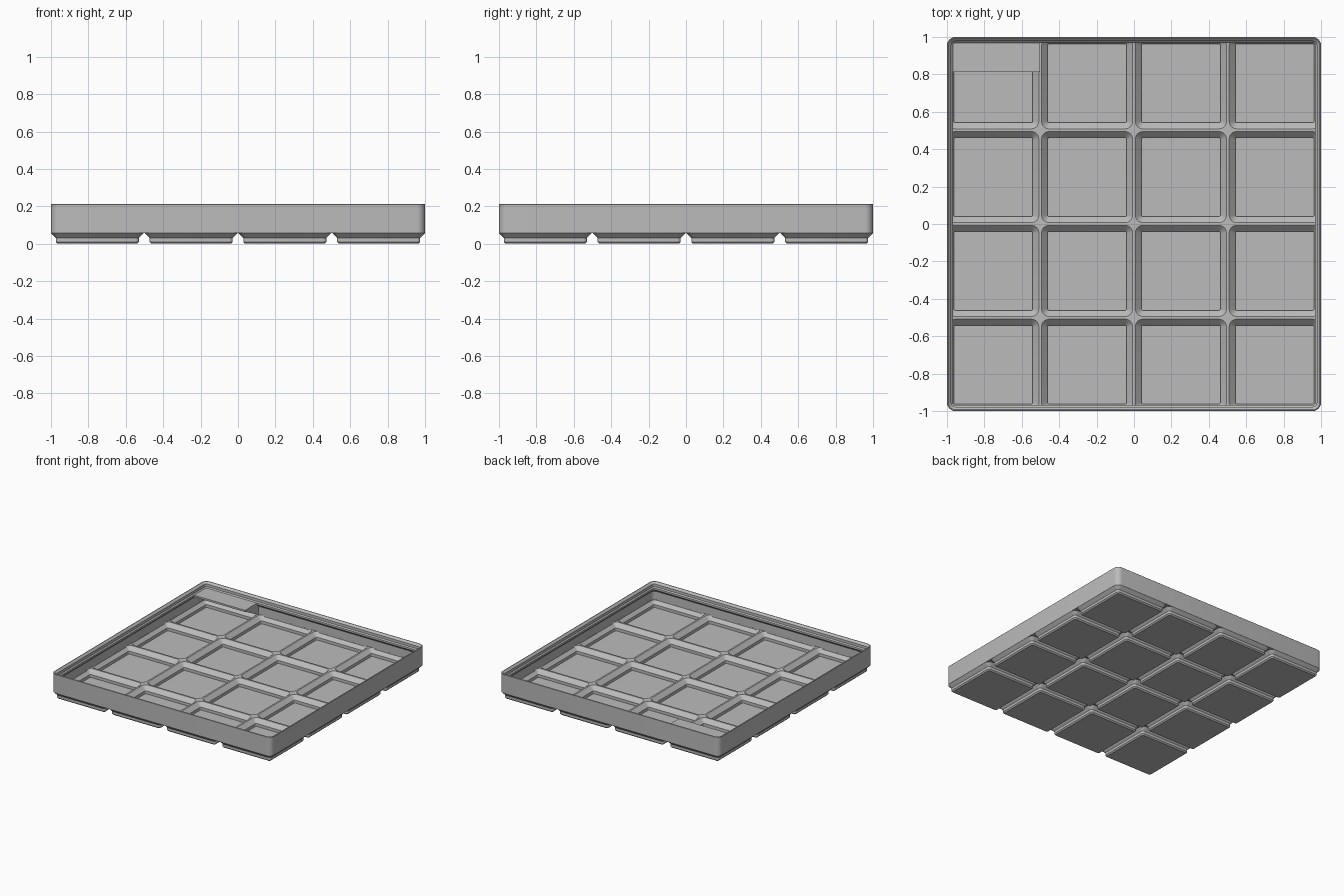
import bpy, bmesh, math
from mathutils import Vector

cube = bpy.data.objects.get("Cube")
if cube:
    bpy.data.objects.remove(cube, do_unlink=True)

S = 2 / 167.5          # design units (mm) to scene units
PITCH = 42.0
HALF = 83.75           # half the outer width
WALL = 0.95
CELLS = [(i - 1.5) * PITCH for i in range(4)]

grey = bpy.data.materials.new("plain grey")
grey.use_nodes = True
grey.diffuse_color = (0.5, 0.5, 0.5, 1)
grey.node_tree.nodes["Principled BSDF"].inputs["Base Color"].default_value = (0.5, 0.5, 0.5, 1)


def rounded_square(half, radius, cx=0, cy=0, steps=6):
    """Points round a square with rounded corners."""
    pts = []
    for k, (sx, sy) in enumerate([(1, 1), (-1, 1), (-1, -1), (1, -1)]):
        for i in range(steps + 1):
            a = math.pi / 2 * (k + i / steps)
            pts.append(Vector((cx + sx * (half - radius) + radius * math.cos(a),
                               cy + sy * (half - radius) + radius * math.sin(a))))
    return pts


def keep_inside(p):
    """Pull a point back inside the rounded inner wall."""
    core, reach = 80.0, HALF - 80 - WALL - 0.02
    near = Vector([max(-core, min(core, c)) for c in p])
    d = p - near
    if d.length > reach:
        d *= reach / d.length
    return near + d


def loft(bm, profile, cx=0, cy=0, clip=False):
    """Closed solid through rounded squares given as (half, radius, z)."""
    rings = []
    for half, radius, z in profile:
        pts = rounded_square(half, radius, cx, cy)
        if clip:
            pts = [keep_inside(p) for p in pts]
        rings.append([bm.verts.new((p.x * S, p.y * S, z * S)) for p in pts])
    n = len(rings[0])
    for a, b in zip(rings, rings[1:]):
        for i in range(n):
            j = (i + 1) % n
            bm.faces.new((a[i], a[j], b[j], b[i]))
    bm.faces.new(rings[0][::-1])
    bm.faces.new(rings[-1])


def prism(bm, profile, x0, x1):
    """Extrude a (y, z) outline along x."""
    a, b = [[bm.verts.new((x * S, y * S, z * S)) for y, z in profile] for x in (x0, x1)]
    n = len(profile)
    for i in range(n):
        j = (i + 1) % n
        bm.faces.new((a[i], a[j], b[j], b[i]))
    bm.faces.new(a[::-1])
    bm.faces.new(b)


def make_object(name, bm):
    bmesh.ops.recalc_face_normals(bm, faces=bm.faces)
    mesh = bpy.data.meshes.new(name)
    bm.to_mesh(mesh)
    bm.free()
    mesh.materials.append(grey)
    obj = bpy.data.objects.new(name, mesh)
    bpy.context.collection.objects.link(obj)
    return obj


def activate(obj):
    bpy.ops.object.select_all(action="DESELECT")
    obj.select_set(True)
    bpy.context.view_layer.objects.active = obj


def combine(target, tool, operation):
    activate(target)
    mod = target.modifiers.new(operation.lower(), "BOOLEAN")
    mod.operation, mod.solver, mod.object = operation, "EXACT", tool
    bpy.ops.object.modifier_apply(modifier=mod.name)
    bpy.data.objects.remove(tool, do_unlink=True)


# Tray walls with the stepped stacking lip, as (inset from outside, z)
wall_profile = [(0, 4.75), (0, 17.6), (0.2, 17.8), (0.6, 17.8), (1.9, 16.5), (1.9, 14.7),
                (2.6, 14), (2.6, 12.8), (WALL, 11.15), (WALL, 5.75)]
bm = bmesh.new()
loft(bm, [(HALF - d, 3.75 - d, z) for d, z in wall_profile])
tray = make_object("tray", bm)

# Sixteen chamfered feet and the matching hollows inside them
feet_bm, hollow_bm = bmesh.new(), bmesh.new()
for cx in CELLS:
    for cy in CELLS:
        loft(feet_bm, [(17.8, 0.8, 0), (18.6, 1.6, 0.8), (18.6, 1.6, 2.6),
                       (20.73, 3.73, 4.73), (20.73, 3.73, 4.75), (20.4, 3.4, 5.2)], cx, cy)
        loft(hollow_bm, [(17.65, 0.7, 1), (17.65, 0.7, 3), (19.78, 2.8, 5.13),
                         (20.4, 3.4, 5.75), (20.4, 3.4, 6.5)], cx, cy, clip=True)
feet = make_object("feet", feet_bm)
hollows = make_object("hollow_cutter", hollow_bm)
hollows.hide_render = True
combine(tray, feet, "UNION")
combine(tray, hollows, "DIFFERENCE")
activate(tray)
bpy.ops.object.shade_smooth_by_angle(angle=math.radians(30))

# Label shelf in the back corner cell
left, right, back, front = -82.3, -42.2, 82.3, 68
bm = bmesh.new()
prism(bm, [(back, 14), (front, 14), (front, 12.8), (back, 12.8)], left, right)
make_object("label_shelf", bm)

# Triangular brackets under the shelf
bm = bmesh.new()
count, thick = 4, 1.2
for i in range(count):
    x = left + (right - left - thick) * i / (count - 1)
    prism(bm, [(back, 12.8), (front + 0.5, 12.8), (back, 5.5)], x, x + thick)
make_object("shelf_brackets", bm)
